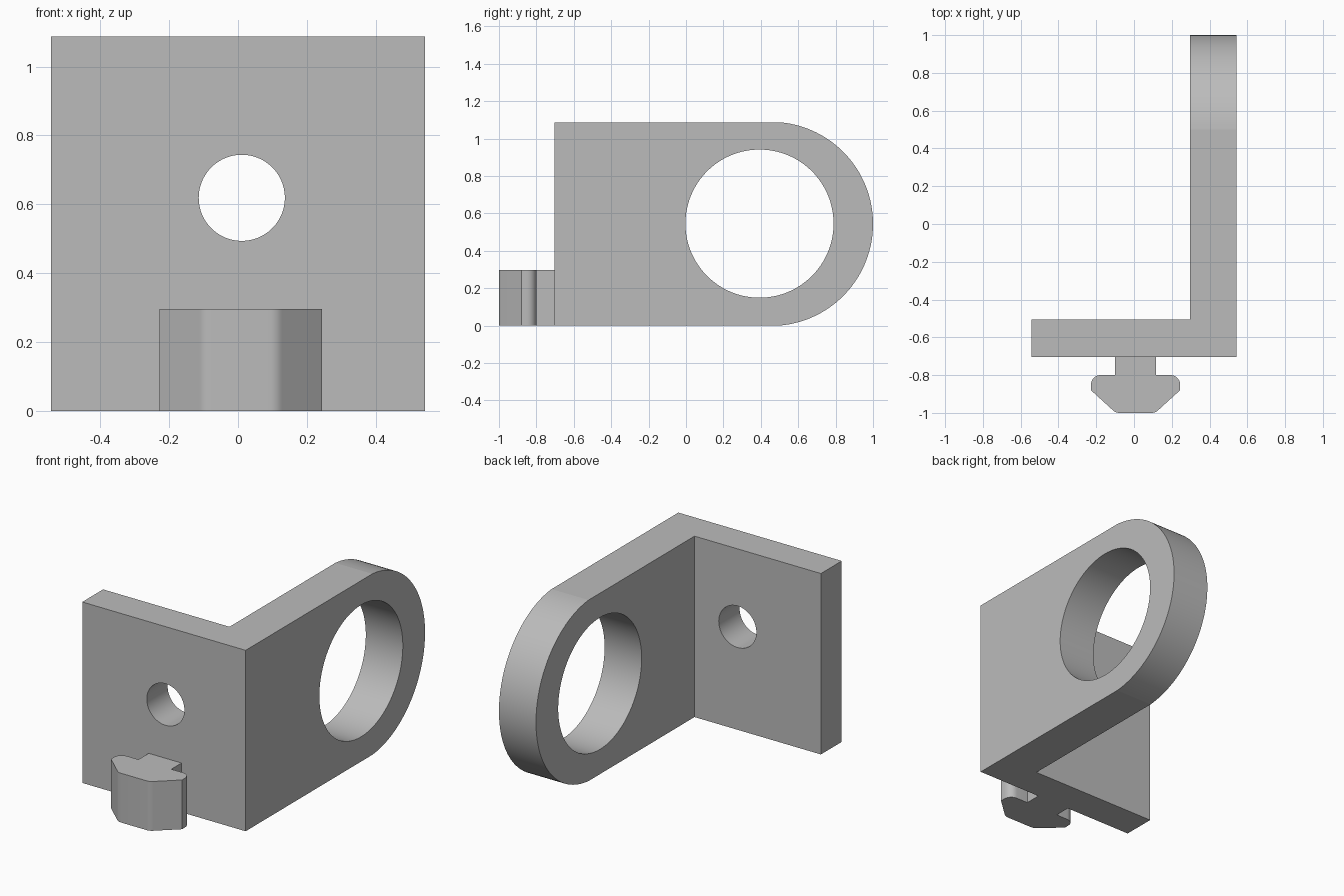
import bpy, bmesh
from math import sin, cos, pi, radians, asin
from mathutils import Vector

old = bpy.data.objects.get("Cube")
if old:
    bpy.data.objects.remove(old, do_unlink=True)

grey = bpy.data.materials.new("plain grey")
grey.use_nodes = True
grey.diffuse_color = (0.5, 0.5, 0.5, 1)
grey.node_tree.nodes["Principled BSDF"].inputs["Base Color"].default_value = (0.5, 0.5, 0.5, 1)


def arc(u, v, r, start, end, steps):
    """Points along an arc, angles in degrees."""
    angles = [radians(start + (end - start) * i / steps) for i in range(steps + 1)]
    return [(u + r * cos(a), v + r * sin(a)) for a in angles]


def prism(name, outline, axis, low, high):
    """Extrude a 2D outline along x, y or z."""
    place = {"x": lambda u, v, w: (w, u, v),
             "y": lambda u, v, w: (u, w, v),
             "z": lambda u, v, w: (u, v, w)}[axis]
    bm = bmesh.new()
    face = bm.faces.new([bm.verts.new(place(u, v, low)) for u, v in outline])
    result = bmesh.ops.extrude_face_region(bm, geom=[face])
    moved = [g for g in result["geom"] if isinstance(g, bmesh.types.BMVert)]
    bmesh.ops.translate(bm, verts=moved, vec=Vector(place(0, 0, high - low)))
    bmesh.ops.recalc_face_normals(bm, faces=bm.faces)
    mesh = bpy.data.meshes.new(name)
    bm.to_mesh(mesh)
    bm.free()
    mesh.materials.append(grey)
    obj = bpy.data.objects.new(name, mesh)
    bpy.context.collection.objects.link(obj)
    return obj


def activate(obj):
    bpy.ops.object.select_all(action="DESELECT")
    obj.select_set(True)
    bpy.context.view_layer.objects.active = obj


def cut(target, cutter, operation):
    """Apply a boolean and drop the cutter."""
    mod = target.modifiers.new("cut", "BOOLEAN")
    mod.object, mod.operation, mod.solver = cutter, operation, "EXACT"
    activate(target)
    bpy.ops.object.modifier_apply(modifier=mod.name)
    bpy.data.objects.remove(cutter, do_unlink=True)


# Angle bracket: L plan trimmed to the round-ended side profile
half, height, front = 0.543, 1.087, -0.703
mid = height / 2
bracket = prism("angle_bracket", [(-half, front), (half, front), (half, 1.2), (0.297, 1.2),
                                  (0.297, -0.505), (-half, -0.505)], "z", -0.1, 1.2)
radius, centre = 0.5454, 0.4546
sweep = asin(mid / radius) * 180 / pi
side = [(-1, 0)] + arc(centre, mid, radius, -sweep, sweep, 64) + [(-1, height)]
cut(bracket, prism("side_trim", side, "x", -1, 1), "INTERSECT")

# Large ring hole in the side plate, bolt hole in the front plate
ring = arc(0.393, 0.545, 0.396, 0, 360, 128)[:-1]
cut(bracket, prism("ring_hole", ring, "x", 0.2, 0.7), "DIFFERENCE")
bolt = arc(0.011, 0.619, 0.125, 0, 360, 128)[:-1]
cut(bracket, prism("bolt_hole", bolt, "y", -0.9, -0.4), "DIFFERENCE")

# Slot key: neck and chamfered head, mirrored half outline
right = ([(0, -1), (0.085, -1)] + arc(0.085, -0.95, 0.05, -80, -45, 4)
         + [(0.236, -0.88)] + arc(0.186, -0.85, 0.05, 0, 90, 8)
         + [(0.109, -0.8), (0.109, front)])
left = [(-x, y) for x, y in reversed(right[1:])]
key = prism("slot_key", [(x + 0.008, y) for x, y in right + left], "z", 0, 0.296)

for obj, angle in ((bracket, 4), (key, 30)):
    activate(obj)
    bpy.ops.object.shade_smooth_by_angle(angle=radians(angle))
